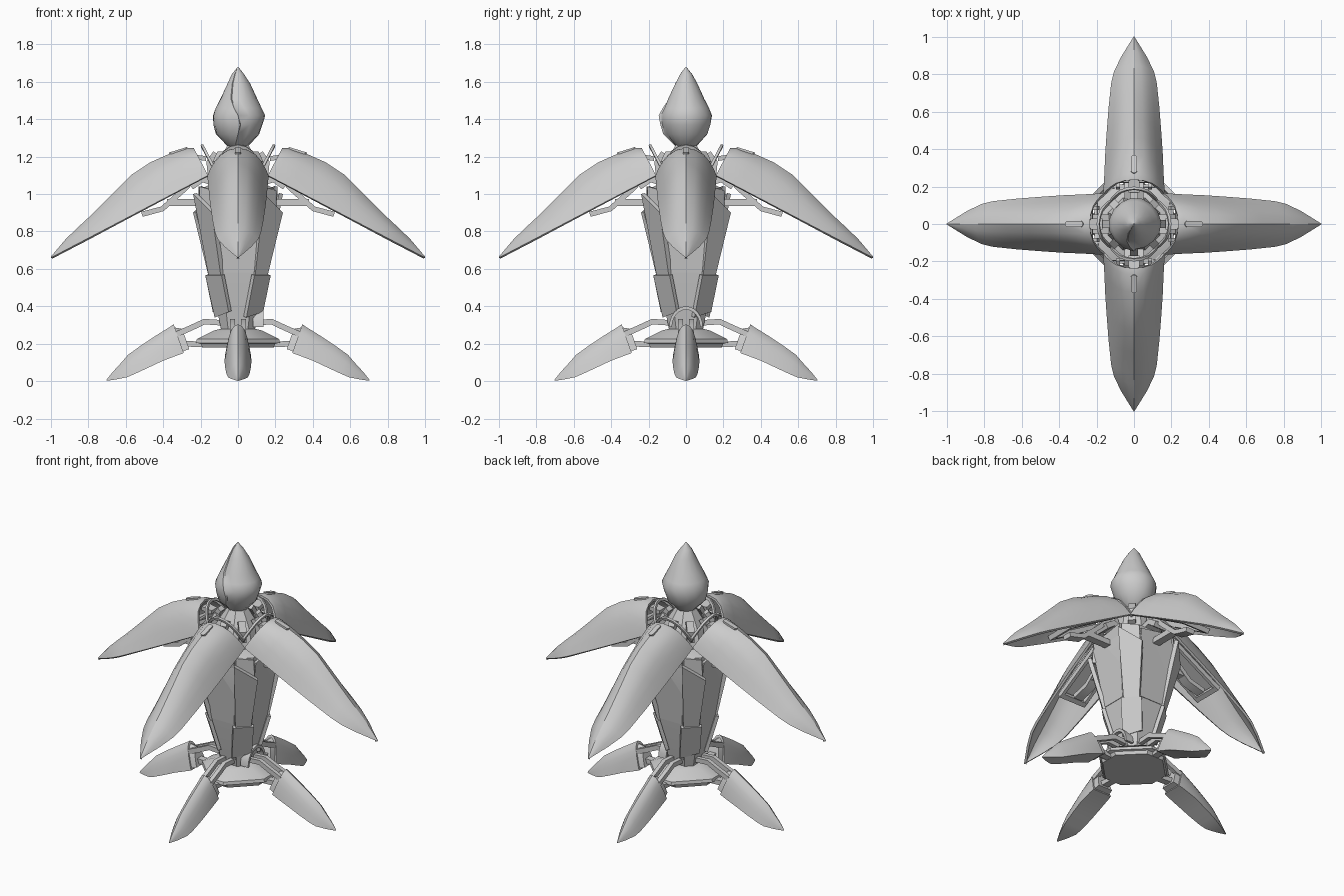
import bpy, bmesh, math
from mathutils import Vector

if "Cube" in bpy.data.objects:
    bpy.data.objects.remove(bpy.data.objects["Cube"])

grey = bpy.data.materials.new("plain_grey")
grey.diffuse_color = (0.6, 0.6, 0.6, 1)
grey.use_nodes = True
grey.node_tree.nodes["Principled BSDF"].inputs["Base Color"].default_value = grey.diffuse_color


def make(name, verts, faces, thick=0, fix=True, angle=32):
    me = bpy.data.meshes.new(name)
    me.from_pydata([tuple(v) for v in verts], [], faces)
    if fix:
        bm = bmesh.new()
        bm.from_mesh(me)
        bmesh.ops.recalc_face_normals(bm, faces=bm.faces)
        bm.to_mesh(me)
        bm.free()
    me.materials.append(grey)
    o = bpy.data.objects.new(name, me)
    bpy.context.collection.objects.link(o)
    bpy.ops.object.select_all(action='DESELECT')
    bpy.context.view_layer.objects.active = o
    o.select_set(True)
    if thick:
        m = o.modifiers.new("shell", 'SOLIDIFY')
        m.thickness, m.offset = thick, -1
        bpy.ops.object.modifier_apply(modifier=m.name)
    bpy.ops.object.shade_smooth_by_angle(angle=math.radians(angle))
    return o


def four(o, start=0):
    """Repeat a part in quarter turns about the vertical axis."""
    for k in range(4):
        c = o if k == 0 else o.copy()
        if k:
            bpy.context.collection.objects.link(c)
        c.rotation_euler.z = math.radians(90 * k + start)


def loft(name, rings, angle=32):
    n = len(rings[0])
    verts = [v for r in rings for v in r]
    faces = [(i * n + j, i * n + (j + 1) % n, (i + 1) * n + (j + 1) % n, (i + 1) * n + j)
             for i in range(len(rings) - 1) for j in range(n)]
    faces += [tuple(range(n)), tuple(range(len(verts) - n, len(verts)))]
    return make(name, verts, faces, angle=angle)


def octagon(a, b, z):
    return [(x, y, z) for x, y in ((a, -b), (a, b), (b, a), (-b, a),
                                   (-a, b), (-a, -b), (-b, -a), (b, -a))]


# Half section from edge to ridge: (width share, round height share, tent height share)
HALF = [(1, 0, 0), (.92, .27, .13), (.77, .58, .37), (.59, .83, .62), (.32, .965, .87)]
ARCH = HALF + [(0, 1, 1)] + [(-w, h, k) for w, h, k in reversed(HALF)]


def frame(org, d, s, y, h):
    return Vector((org[0] + d[0] * s - d[1] * h, y, org[1] + d[1] * s + d[0] * h))


def arch_rings(org, d, stations):
    """Round arches at the inner end flatten into a soft ridge further out."""
    rings = []
    for s, w, lo, hi in stations:
        t = min(1, max(.35, .35 + 2.6 * s))
        rings.append([frame(org, d, s, w * a, lo + (hi - lo) * (b + (c - b) * t)) for a, b, c in ARCH])
    return rings


def arch_shell(name, org, d, stations, thick):
    verts = [v for r in arch_rings(org, d, stations) for v in r]
    n = len(ARCH)
    faces = [(i * n + j, i * n + j + 1, (i + 1) * n + j + 1, (i + 1) * n + j)
             for i in range(len(stations) - 1) for j in range(n - 1)]
    return make(name, verts, faces, thick, fix=False)


def bar(name, path, y0, y1, t):
    """Flat bar following an (x, z) path, spanning y0..y1 with thickness t."""
    rings = []
    for i, (x, z) in enumerate(path):
        p, q = path[max(i - 1, 0)], path[min(i + 1, len(path) - 1)]
        n = Vector((p[1] - q[1], q[0] - p[0])).normalized() * t / 2
        rings.append([(x + n.x, y0, z + n.y), (x + n.x, y1, z + n.y),
                      (x - n.x, y1, z - n.y), (x - n.x, y0, z - n.y)])
    return loft(name, rings)


def plate(name, quad, t):
    """Thick panel: outer quad pushed back towards the vertical axis."""
    q = [Vector(p) for p in quad]
    n = (q[1] - q[0]).cross(q[3] - q[0]).normalized() * t
    if n.dot(Vector((q[0].x + q[1].x, q[0].y + q[1].y, 0))) < 0:
        n = -n
    return loft(name, [q, [p - n for p in q]])


# Four large drooping petals
P, D = (.16, 1.10), (.886, -.464)
four(arch_shell("petal", P, D, [
    (0, .163, 0, .165), (.03, .163, 0, .182), (.13, .158, 0, .198), (.24, .154, 0, .205),
    (.36, .147, 0, .193), (.52, .136, 0, .143), (.67, .122, 0, .097), (.74, .107, 0, .078),
    (.83, .068, 0, .052), (.948, .003, 0, .004)], .014))
# Arched hoops standing inside the petal ends
four(arch_shell("petal_hoop", P, D, [(-.054, .130, 0, .160), (-.040, .132, 0, .163)], .016))
four(bar("hoop_link", [(.17, 1.19), (.24, 1.20)], -.03, .03, .025))


# Rails and frames under each petal
def rail(name, pts, y0, y1, t):
    path = []
    for s, h in pts:
        v = frame(P, D, s, 0, h)
        path.append((v.x, v.z))
    four(bar(name, path, y0, y1, t))


rail("petal_spine", [(.02, .04), (.14, -.005), (.30, -.045), (.41, -.02)], -.03, .03, .028)
for side in (-1, 1):
    a, b = sorted((side * .075, side * .095))
    rail("petal_side_rail", [(.02, .03), (.45, .012)], a, b, .03)
rail("petal_cross_rail", [(.43, .012), (.46, .012)], -.095, .095, .03)
rail("petal_liner", [(.03, .075), (.45, .05)], -.08, .08, .012)
four(bar("petal_strut", [(.18, .955), (.38, .955)], -.025, .025, .035))

# Small low capsule on each petal ridge
ring = []
for k in range(16):
    a = 2 * math.pi * k / 16
    ring.append((.08 + (.034 if math.cos(a) > 0 else -.034) + .016 * math.cos(a), .016 * math.sin(a)))
four(loft("petal_capsule", [[frame(P, D, s, y, h + .18 * (s - .08)) for s, y in ring]
                            for h in (.17, .196)]))

# Tapered faceted body with collar
loft("body", [octagon(.085, .05, .25), octagon(.15, .085, .57), octagon(.205, .13, .96),
              octagon(.195, .12, 1.03), octagon(.15, .08, 1.05)])
loft("neck", [octagon(.14, .06, 1.04), octagon(.125, .055, 1.14), octagon(.11, .045, 1.17),
              octagon(.05, .02, 1.27)])
four(plate("front_panel", [(.212, -.12, 1.0), (.212, .12, 1.04), (.155, .08, .58), (.155, -.08, .58)], .02))
four(plate("foot_panel", [(.127, -.07, .46), (.127, .07, .46), (.09, .048, .27), (.09, -.048, .27)], .02))
# Swirling slanted corner panels and lower corner plates
four(plate("corner_panel", [(.24, -.140, .90), (.140, -.24, 1.0),
                            (.09, -.155, .55), (.155, -.09, .55)], .025))
four(plate("upper_corner_panel", [(.205, -.130, 1.02), (.130, -.205, 1.04),
                                  (.130, -.21, .93), (.21, -.130, .88)], .025))
four(plate("lower_corner_plate", [(.175, -.088, .565), (.088, -.175, .565),
                                  (.045, -.125, .34), (.135, -.05, .37)], .022))

# Collar brackets around the neck
for turn in (0, 45):
    o = bar("collar_bracket", [(.09, 1.09), (.15, 1.11), (.155, 1.17), (.12, 1.22)], -.022, .022, .03)
    four(o, turn)
four(bar("petal_hinge", [(.13, 1.06), (.19, 1.08), (.25, 1.04)], -.05, .05, .035))

# Closed bud with one spiral overlapping fold
N = 16
rings = []
for z, r, dx in ((1.235, .02, 0), (1.255, .055, 0), (1.32, .115, 0), (1.37, .130, .003), (1.42, .139, .008),
                 (1.46, .121, .006), (1.51, .097, .006), (1.59, .060, .006), (1.64, .033, 0), (1.68, .002, 0)):
    seam = math.radians(255) + .35 * math.sin((z - 1.25) * 14)
    loop = []
    for k in range(N):
        t = k / (N - 1)
        a = seam + 2 * math.pi * t * .995
        rr = r * (.96 + .08 * t + .015 * math.cos(4 * a))
        loop.append((dx + rr * math.cos(a), rr * math.sin(a), z))
    rings.append(loop)
loft("bud", rings, angle=50)

# Base block under the body
loft("base_block", [octagon(.19, .06, .18), octagon(.20, .06, .20), octagon(.225, .05, .205),
                    octagon(.22, .05, .225), octagon(.13, .05, .27), octagon(.09, .04, .28)])

# Four solid leaf-shaped feet on paired curved arms
F, E = (.29, .15), (.943, -.333)
four(loft("foot", arch_rings(F, E, [
    (0, .066, 0, .163), (.03, .069, 0, .155), (.12, .072, -.002, .135), (.20, .069, -.010, .115),
    (.285, .062, -.018, .090), (.33, .053, -.021, .064), (.39, .028, -.012, .032),
    (.437, .003, -.003, .003)])))
four(loft("foot_cuff", arch_rings(F, E, [(-.035, .05, .01, .125), (0, .055, .01, .145)])))
for side in (-1, 1):
    a, b = sorted((side * .016, side * .042))
    four(bar("foot_arm", [(.05, .28), (.09, .312), (.18, .318), (.25, .285), (.33, .25)], a, b, .03))
four(bar("foot_lower_arm", [(.17, .195), (.28, .20), (.32, .20)], -.022, .022, .03))

# Round arch at the foot of one side of the body
arc = [(math.cos(math.pi * k / 12), math.sin(math.pi * k / 12)) for k in range(13)]
loft("side_arch", [[(.08, r * c, .29 + .11 * s * r / .09), (.135, r * c, .29 + .11 * s * r / .09),
                    (.135, q * c, .29 + .11 * s * q / .09), (.08, q * c, .29 + .11 * s * q / .09)]
                   for r, q in ((.09, .075),) for c, s in arc])
